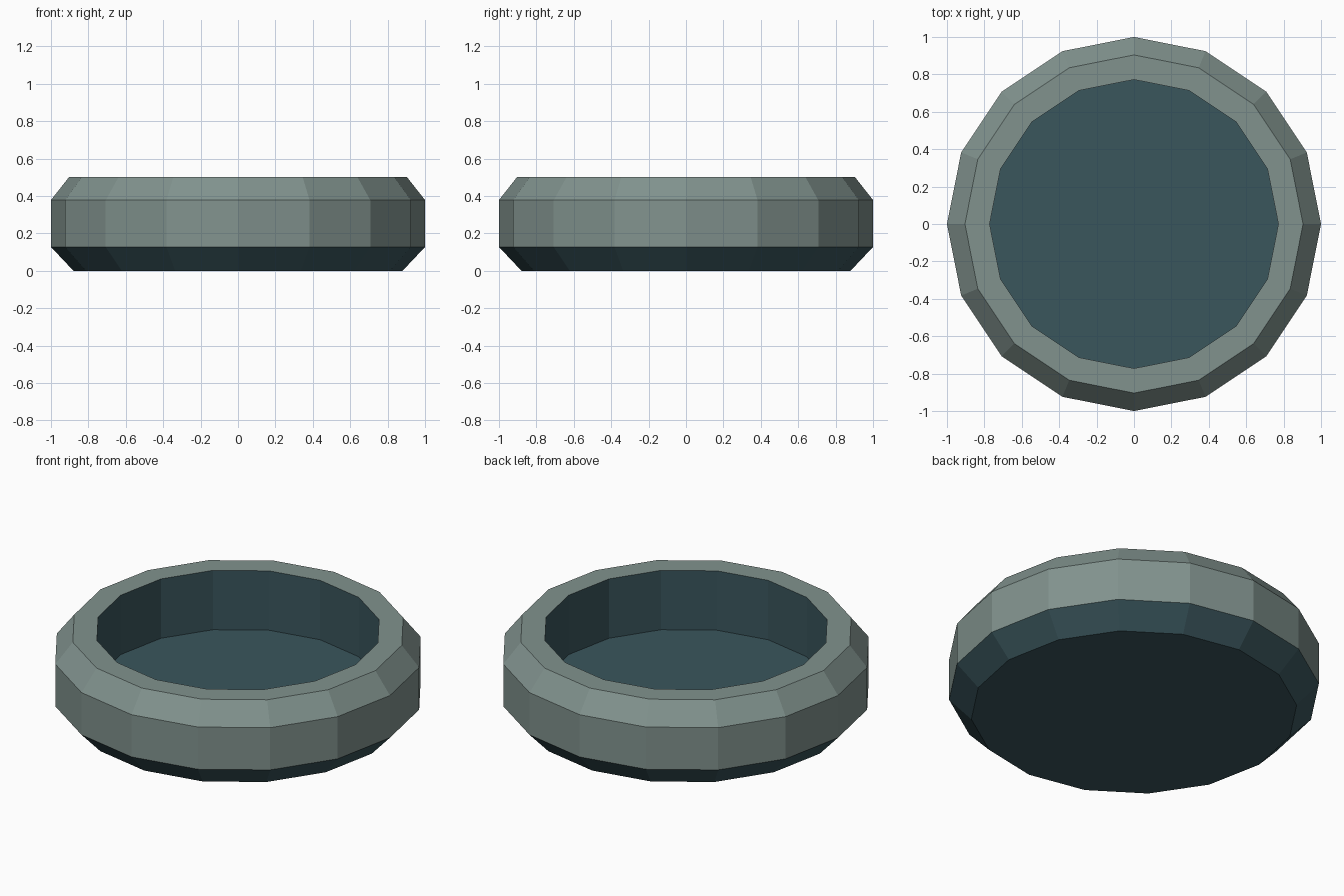
import bpy, bmesh, math

if "Cube" in bpy.data.objects:
    bpy.data.objects.remove(bpy.data.objects["Cube"])

SIDES = 16


def material(name, rgb):
    m = bpy.data.materials.new(name)
    m.diffuse_color = (*rgb, 1)
    m.use_nodes = True
    m.node_tree.nodes["Principled BSDF"].inputs["Base Color"].default_value = m.diffuse_color
    return m


shell_mat = material("pale_shell", (0.22, 0.29, 0.27))
dark_mat = material("dark_base", (0.042, 0.092, 0.108))

# Dish profile (radius, height) from underside, over the rim, down to the floor
profile = [(0.88, 0.0), (1.0, 0.127), (1.0, 0.378), (0.904, 0.5),
           (0.772, 0.5), (0.772, 0.147)]
# Material per band: lower bevel, side, upper bevel, rim, inner wall
band_mats = [1, 0, 0, 0, 1]

bm = bmesh.new()
rings = []
for r, z in profile:
    rings.append([bm.verts.new((r * math.cos(a), r * math.sin(a), z))
                  for a in (2 * math.pi * i / SIDES for i in range(SIDES))])

# Bands between the rings
for lower, upper, mat in zip(rings, rings[1:], band_mats):
    for i in range(SIDES):
        j = (i + 1) % SIDES
        bm.faces.new((lower[i], lower[j], upper[j], upper[i])).material_index = mat

# Underside and inner floor
bm.faces.new(rings[0][::-1]).material_index = 1
bm.faces.new(rings[-1]).material_index = 1

mesh = bpy.data.meshes.new("round_dish")
bm.to_mesh(mesh)
bm.free()
mesh.materials.append(shell_mat)
mesh.materials.append(dark_mat)
dish = bpy.data.objects.new("round_dish", mesh)
bpy.context.collection.objects.link(dish)
